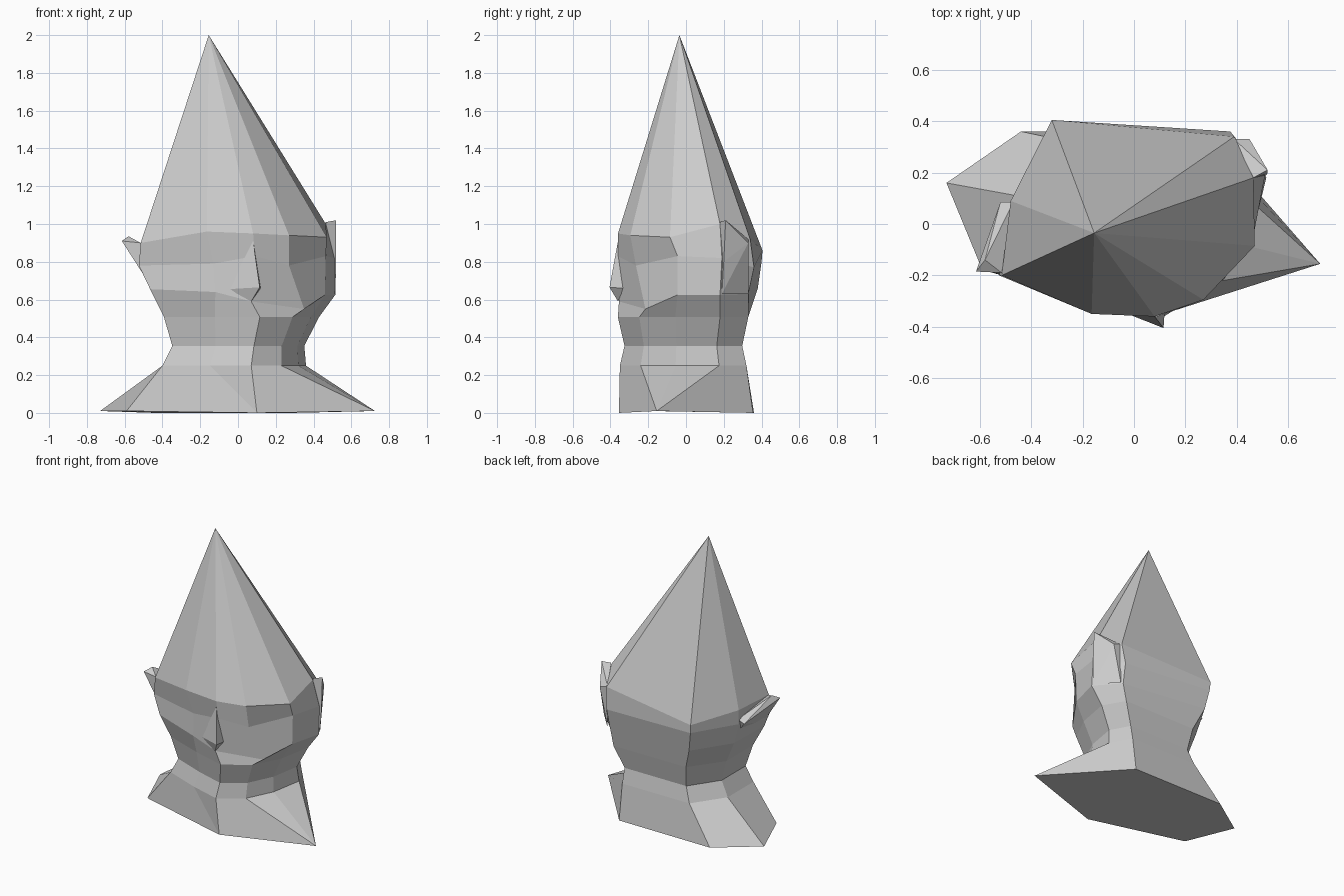
import bpy, bmesh

if "Cube" in bpy.data.objects:
    bpy.data.objects.remove(bpy.data.objects["Cube"])


def finish(name, bm):
    bmesh.ops.remove_doubles(bm, verts=bm.verts[:], dist=0.0005)
    bmesh.ops.dissolve_degenerate(bm, edges=bm.edges[:], dist=0.0001)
    mesh = bpy.data.meshes.new(name)
    bm.to_mesh(mesh)
    bm.free()
    obj = bpy.data.objects.new(name, mesh)
    bpy.context.collection.objects.link(obj)
    return obj


def loft(name, rings, cap_bottom=False):
    """Skin a stack of counter-clockwise rings with flat faces."""
    bm = bmesh.new()
    rows = [[bm.verts.new(p) for p in ring] for ring in rings]
    n = len(rows[0])
    for low, up in zip(rows, rows[1:]):
        for i in range(n):
            j = (i + 1) % n
            bm.faces.new((low[i], low[j], up[j], up[i]))
    if cap_bottom:
        bm.faces.new(rows[0][::-1])
    return finish(name, bm)


def hull(name, points):
    bm = bmesh.new()
    for p in points:
        bm.verts.new(p)
    bmesh.ops.convex_hull(bm, input=bm.verts[:])
    loose = [v for v in bm.verts if not v.link_faces]
    bmesh.ops.delete(bm, geom=loose, context='VERTS')
    bmesh.ops.recalc_face_normals(bm, faces=bm.faces[:])
    return finish(name, bm)


def scaled(outline, sx, sy, z, dx=0):
    return [(x * sx + dx, y * sy, z) for x, y in outline]


# Column order: front, front right, right, right ear, back right,
# back left, left, front left, front middle-left

# Shoulders: six-sided base, with repeated corners where facets fan out
tip_r, front = (.725, -.155, .01), (.10, -.355, 0)
base = [front, tip_r, tip_r, tip_r, (.28, .355, 0), (-.44, .36, 0),
        (-.73, .16, .01), (-.59, -.18, .01), front]
neck = [(.07, -.35), (.23, -.24), (.32, -.055), (.36, .175), (.28, .32),
        (-.25, .32), (-.40, .10), (-.40, -.19), (-.15, -.285)]
collar = scaled(neck, 1, 1, .25)
throat = scaled(neck, .92, .93, .355, .02)
loft("shoulders", [base, collar, throat], True)

# Head: jaw, cheeks, eyes and brow
jaw = scaled(neck, 1.08, 1.03, .507, .04)
cheek = [(.07, -.355, .59), (.35, -.215, .55), (.46, -.045, .625),
         (.515, .18, .625), (.37, .33, .63), (-.29, .38, .66),
         (-.45, .10, .65), (-.465, -.22, .655), (-.12, -.335, .64)]
eyes = [(.09, -.36, .83), (.27, -.265, .78), (.465, -.045, .83),
        (.51, .19, .82), (.375, .36, .77), (-.315, .40, .80),
        (-.48, .09, .79), (-.525, -.20, .78), (-.13, -.315, .79)]
brow = [(.08, -.36, .95), (.27, -.295, .94), (.47, -.085, .93),
        (.465, .18, 1.0), (.39, .34, .92), (-.32, .405, .86),
        (-.48, .09, .89), (-.515, -.20, .90), (-.165, -.35, .96)]
loft("head", [throat, jaw, cheek, eyes, brow])

# Pointed hat, a fan from the brow to a leaning tip
loft("pointed_hat", [brow, [(-.155, -.035, 2)] * len(brow)])

# Nose wedge
hull("nose", [(.08, -.36, .91), (.115, -.405, .665), (.07, -.36, .59),
              (-.05, -.34, .655), (.12, -.33, .66), (.06, -.30, .72)])

# Ears
hull("left_ear", [(-.615, -.185, .91), (-.58, -.14, .935), (-.515, -.19, .90),
                  (-.52, .085, .80), (-.47, .085, .82), (-.48, -.19, .70),
                  (-.45, .05, .72)])
hull("right_ear", [(.52, .21, 1.02), (.465, .18, 1.01), (.39, .33, .92),
                   (.45, .33, .90), (.52, .20, .80), (.515, .19, .63),
                   (.39, .33, .63)])
